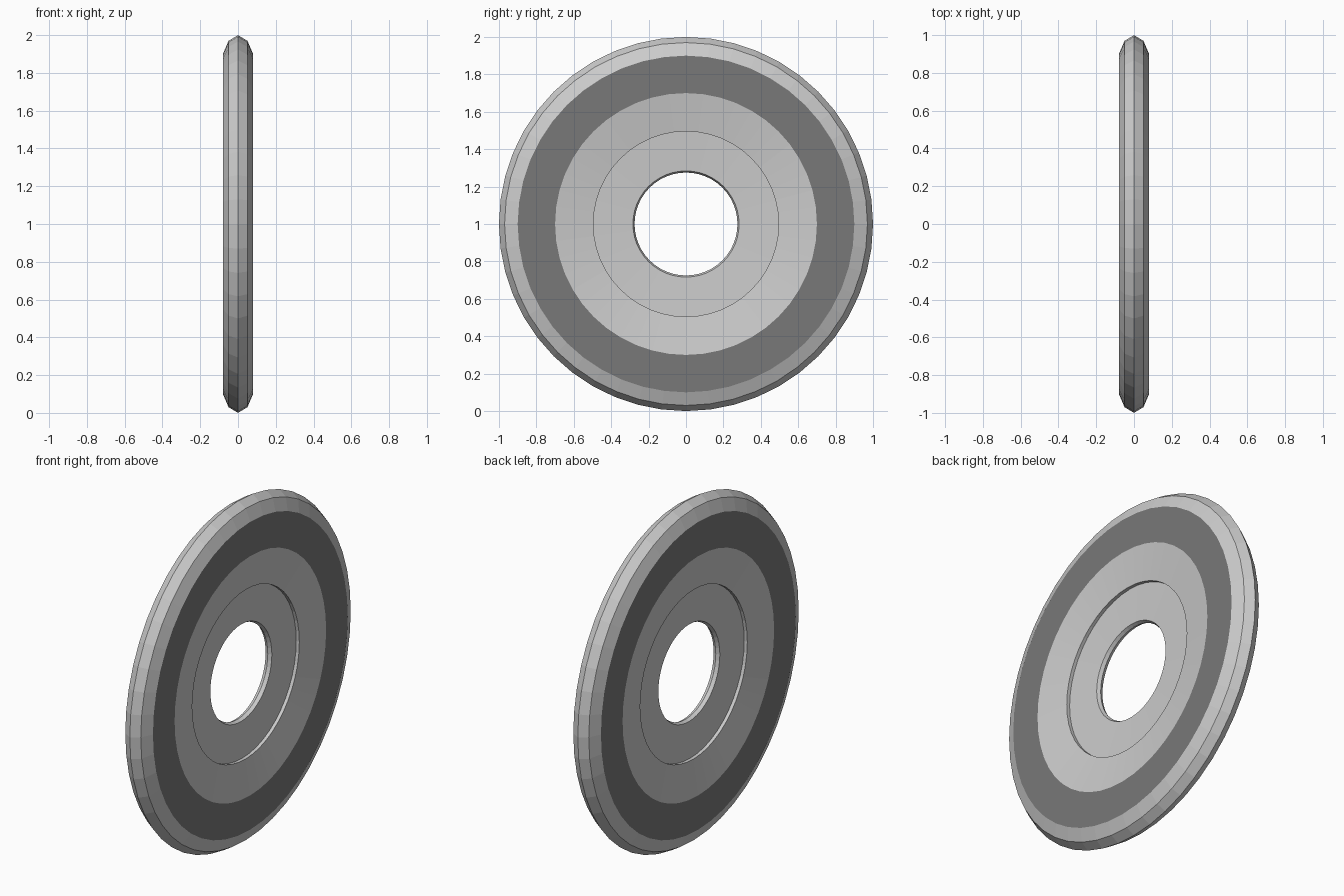
import bpy, bmesh, math

if "Cube" in bpy.data.objects:
    bpy.data.objects.remove(bpy.data.objects["Cube"])

SIDES = 48

# Half cross-section, hole to rim: (x offset, radius)
half = [(0.0, 0.275), (0.02, 0.284), (0.03, 0.495), (0.05, 0.495),
        (0.08, 0.70), (0.08, 0.90), (0.05, 0.97), (0.0, 1.0)]
# Mirror to the other side to get a closed loop
profile = half + [(-x, r) for x, r in reversed(half[1:-1])]

dark = bpy.data.materials.new("dark_band")
dark.diffuse_color = (0.19, 0.19, 0.19, 1)
dark.use_nodes = True
dark.node_tree.nodes["Principled BSDF"].inputs["Base Color"].default_value = dark.diffuse_color
grey = bpy.data.materials.new("grey_body")
grey.diffuse_color = (0.8, 0.8, 0.8, 1)
grey.use_nodes = True
grey.node_tree.nodes["Principled BSDF"].inputs["Base Color"].default_value = grey.diffuse_color

# Wheel disc: spin the section round the x axis
bm = bmesh.new()
rings = []
for i in range(SIDES):
    a = 2 * math.pi * i / SIDES
    rings.append([bm.verts.new((x, r * math.sin(a), 1 + r * math.cos(a)))
                  for x, r in profile])
n = len(profile)
for i in range(SIDES):
    p, q = rings[i], rings[(i + 1) % SIDES]
    for j in range(n):
        k = (j + 1) % n
        f = bm.faces.new((p[j], p[k], q[k], q[j]))
        # Dark flat band on both sides
        if {profile[j][1], profile[k][1]} == {0.70, 0.90}:
            f.material_index = 1
bmesh.ops.recalc_face_normals(bm, faces=bm.faces)

mesh = bpy.data.meshes.new("wheel_disc")
bm.to_mesh(mesh)
bm.free()
mesh.materials.append(grey)
mesh.materials.append(dark)
obj = bpy.data.objects.new("wheel_disc", mesh)
bpy.context.collection.objects.link(obj)
